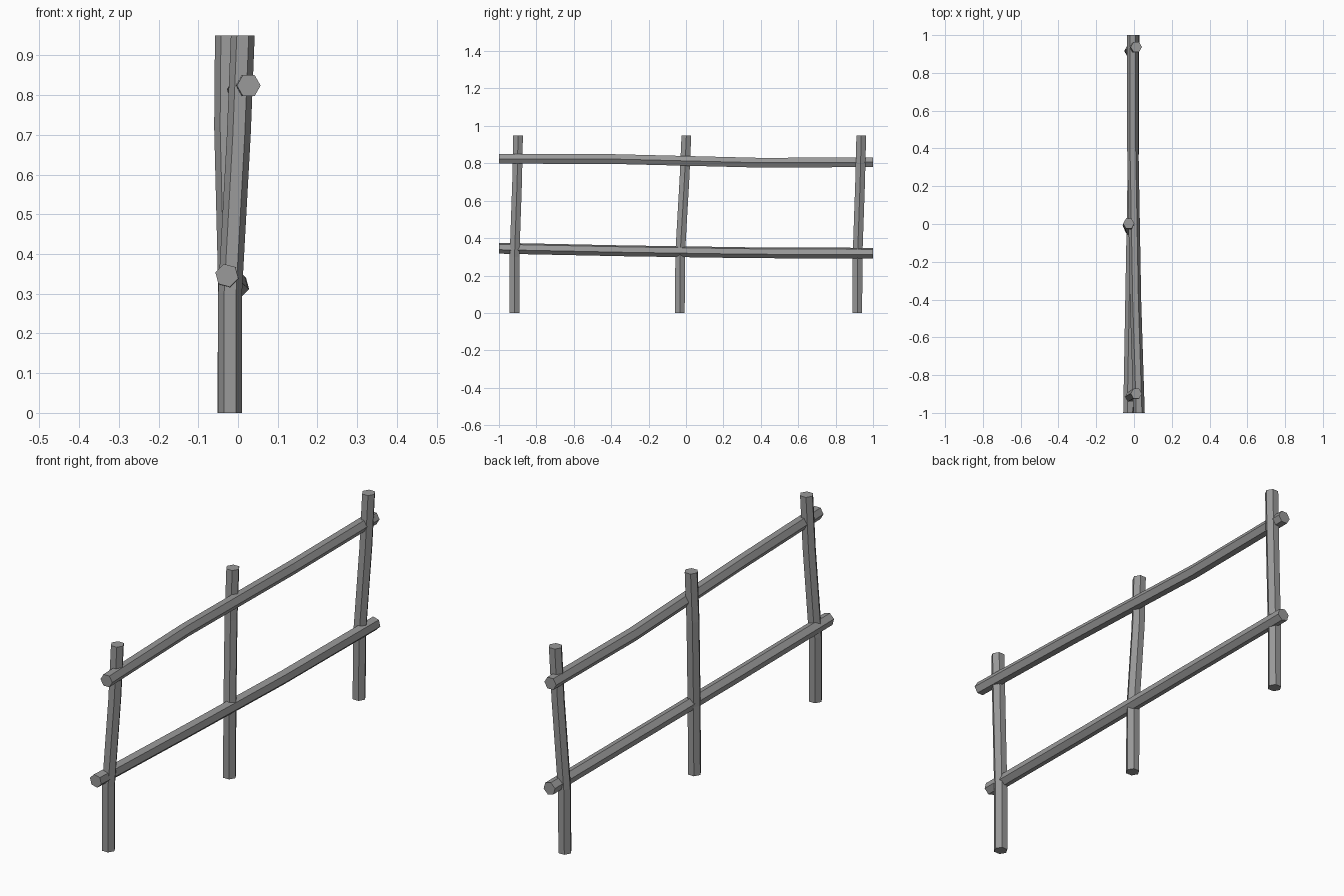
import bpy, bmesh, math
from mathutils import Vector

cube = bpy.data.objects.get("Cube")
if cube:
    bpy.data.objects.remove(cube, do_unlink=True)

wood = bpy.data.materials.new("weathered grey wood")
wood.use_nodes = True
colour = (0.32, 0.32, 0.32, 1)
wood.diffuse_color = colour
bsdf = wood.node_tree.nodes["Principled BSDF"]
bsdf.inputs["Base Color"].default_value = colour
bsdf.inputs["Roughness"].default_value = 0.9


def pole(name, path, u, v, radius=0.03, turn=0):
    """Six-sided pole: one flat hexagon ring, spanned by u and v, at each path point."""
    bm = bmesh.new()
    rings = []
    for point in path:
        ring = []
        for i in range(6):
            a = math.radians(turn + 60 * i)
            ring.append(bm.verts.new(Vector(point) + radius * (math.cos(a) * u + math.sin(a) * v)))
        rings.append(ring)
    for low, high in zip(rings, rings[1:]):
        for i in range(6):
            j = (i + 1) % 6
            bm.faces.new((low[i], low[j], high[j], high[i]))
    bm.faces.new(rings[0])
    bm.faces.new(rings[-1])
    bmesh.ops.recalc_face_normals(bm, faces=bm.faces)
    mesh = bpy.data.meshes.new(name)
    bm.to_mesh(mesh)
    bm.free()
    mesh.materials.append(wood)
    obj = bpy.data.objects.new(name, mesh)
    bpy.context.collection.objects.link(obj)


X, Y, Z = Vector((1, 0, 0)), Vector((0, 1, 0)), Vector((0, 0, 1))

# Crooked upright posts
pole("front_post", [(-0.02, -0.917, 0), (-0.02, -0.917, 0.3),
                    (0.002, -0.903, 0.7), (0.012, -0.898, 0.95)], X, Y)
pole("middle_post", [(-0.02, -0.033, 0), (-0.02, -0.031, 0.32),
                     (-0.03, -0.008, 0.72), (-0.028, 0.002, 0.95)], X, Y)
pole("back_post", [(-0.022, 0.916, 0), (-0.02, 0.917, 0.3),
                   (0.002, 0.931, 0.7), (0.012, 0.937, 0.95)], X, Y)

# Long rails
pole("upper_rail", [(0.027, -1, 0.824), (0.008, -0.4, 0.823),
                    (-0.006, 0.4, 0.803), (-0.006, 1, 0.806)], X, Z)
pole("lower_rail", [(-0.028, -1, 0.346), (-0.016, -0.33, 0.332),
                    (-0.004, 0.33, 0.322), (-0.001, 1, 0.319)], X, Z, turn=-15)
